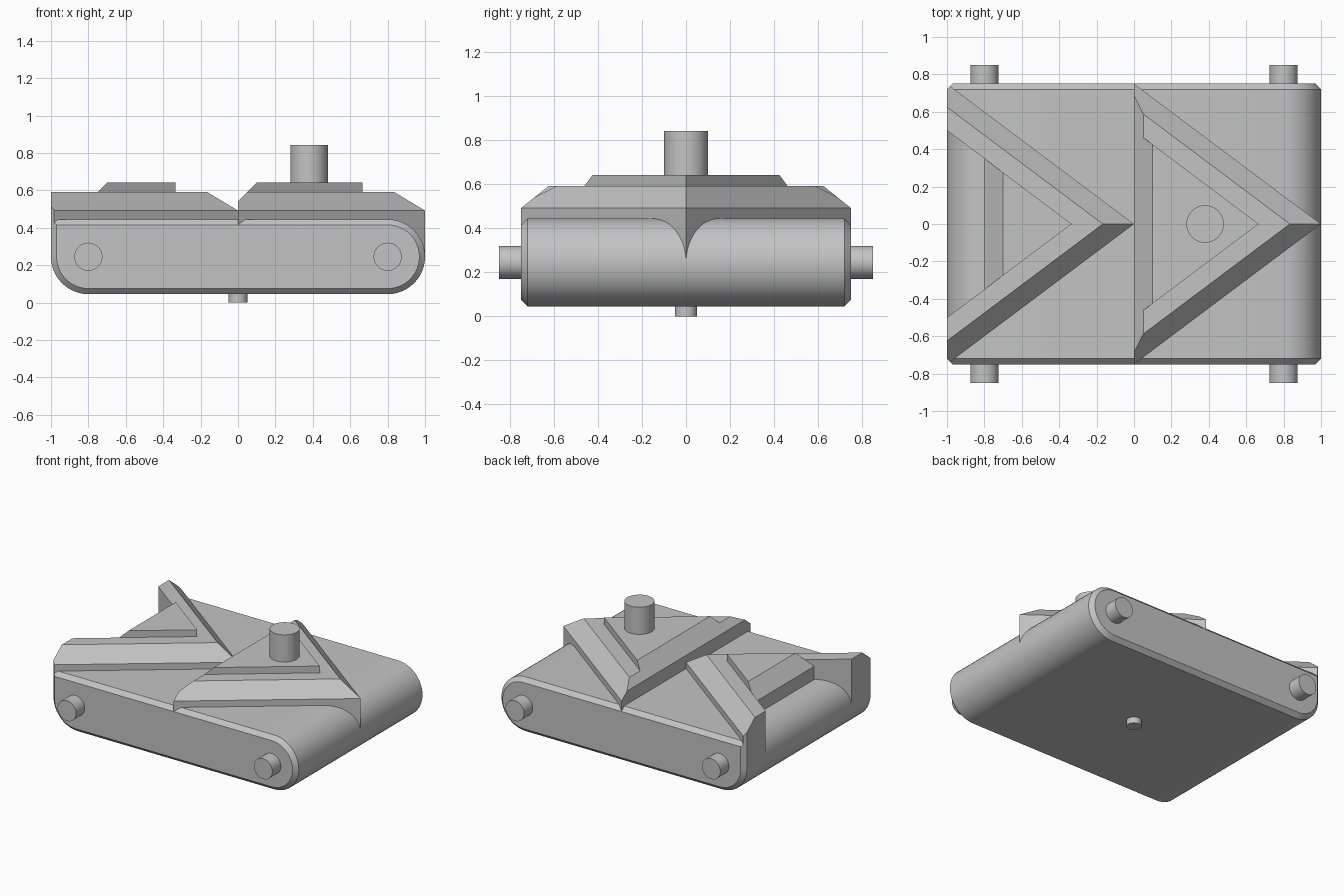
import bpy, bmesh, math
from mathutils import Vector

cube = bpy.data.objects.get("Cube")
if cube:
    bpy.data.objects.remove(cube, do_unlink=True)

grey = bpy.data.materials.new("plain grey")
grey.use_nodes = True
colour = (0.55, 0.55, 0.55, 1)
grey.diffuse_color = colour
grey.node_tree.nodes["Principled BSDF"].inputs["Base Color"].default_value = colour

R, MID, BEVEL = 0.2, 0.245, 0.03       # end radius, axle height, rim chamfer
TOP = MID + R


def add_object(name, bm, smooth=False, mirror=False):
    bmesh.ops.recalc_face_normals(bm, faces=bm.faces)
    mesh = bpy.data.meshes.new(name)
    bm.to_mesh(mesh)
    bm.free()
    mesh.materials.append(grey)
    obj = bpy.data.objects.new(name, mesh)
    bpy.context.collection.objects.link(obj)
    if mirror:
        mod = obj.modifiers.new("mirror", 'MIRROR')
        mod.use_axis = (False, True, False)
    if smooth:
        bpy.ops.object.select_all(action='DESELECT')
        obj.select_set(True)
        bpy.context.view_layer.objects.active = obj
        bpy.ops.object.shade_smooth_by_angle(angle=math.radians(30))
    return obj


def loft(rings):
    """Closed solid through rings with equal point counts."""
    bm = bmesh.new()
    loops = [[bm.verts.new(p) for p in ring] for ring in rings]
    n = len(loops[0])
    for a, b in zip(loops, loops[1:]):
        for i in range(n):
            j = (i + 1) % n
            bm.faces.new((a[i], a[j], b[j], b[i]))
    bm.faces.new(loops[0])
    bm.faces.new(loops[-1])
    return bm


def convex(planes, open_plane=None):
    """Solid left after cutting a block by (point, outward normal) planes."""
    bm = bmesh.new()
    bmesh.ops.create_cube(bm, size=6)

    def cut(co, no, cap):
        bmesh.ops.bisect_plane(bm, geom=bm.verts[:] + bm.edges[:] + bm.faces[:],
                               dist=1e-6, plane_co=Vector(co),
                               plane_no=Vector(no).normalized(), clear_outer=True)
        if cap:
            edges = [e for e in bm.edges if e.is_boundary]
            if edges:
                bmesh.ops.holes_fill(bm, edges=edges, sides=0)

    for co, no in planes:
        cut(co, no, True)
    if open_plane:
        cut(*open_plane, False)
    return bm


def cylinder(name, radius, start, end):
    start, end = Vector(start), Vector(end)
    turn = (end - start).to_track_quat('Z', 'Y')
    circle = [turn @ Vector((radius * math.cos(t), radius * math.sin(t), 0))
              for t in (2 * math.pi * i / 48 for i in range(48))]
    add_object(name, loft([[c + start for c in circle], [c + end for c in circle]]),
               smooth=True)


# Rounded base with chamfered rims
def stadium(y, r):
    pts = []
    for side, first in ((1, -90), (-1, 90)):
        for i in range(25):
            t = math.radians(first + 180 * i / 24)
            pts.append((side * 0.8 + r * math.cos(t), y, MID + r * math.sin(t)))
    return pts


add_object("base", loft([stadium(-0.75, R - BEVEL), stadium(-0.72, R),
                         stadium(0.72, R), stadium(0.75, R - BEVEL)]), smooth=True)


# Square fillers under the ends of the rear chevron's arms
def square(ya, yb, inset):
    xa, zt = -1 + inset, TOP - inset
    return [(xa, ya, MID), (-0.8, yb, MID), (-0.8, yb, zt), (xa, ya, zt)]


add_object("base_corners", loft([square(0.75, 0.75, BEVEL), square(0.72, 0.72, 0),
                                 square(0.5, 0.35, 0)]), mirror=True)

# Chevrons: two sloped arms around a raised wedge
SIDE, LOW, ARM, HIGH = (0.6, 0.8, 0), 0.492, 0.592, 0.642
CENTRE = ((0, 0, 0), (0, -1, 0))


def chevron(name, x, arm_ends, wedge_x):
    inner = (x + 2 / 3, 0, 0)
    floor = ((0, 0, MID), (0, 0, -1))
    arm = [floor, ((0, 0, ARM), (0, 0, 1)), ((x + 1, 0, 0), SIDE),
           ((x + 1, 0, LOW), (0.6, 0.8, 1)), (inner, (-0.6, -0.8, 0))] + arm_ends
    add_object(name + "_arms", convex(arm, CENTRE), mirror=True)
    wedge = [floor, ((0, 0, HIGH), (0, 0, 1)), (inner, SIDE),
             ((wedge_x, 0, 0), (-1, 0, 0)),
             ((wedge_x, 0, HIGH - 0.1), (-1, 0, 1))]
    add_object(name + "_wedge", convex(wedge, CENTRE), mirror=True)


chevron("front_chevron", 0, [((0, 0, 0), (-1, 0, 0)),
                             ((0, 0, HIGH - 0.1), (-1, 0, 1))], 0)
chevron("rear_chevron", -1, [((-1, 0, 0), (-1, 0, 0)),
                             ((-1, 0.72, 0), (-1, 1, 0))], -0.8)

# Pegs
for x, end in ((-0.8, "rear"), (0.8, "front")):
    for s, side in ((-1, "right"), (1, "left")):
        cylinder(f"{end}_{side}_axle_peg", 0.075, (x, s * 0.7, MID), (x, s * 0.85, MID))
cylinder("top_peg", 0.1, (0.38, 0, 0.6), (0.38, 0, 0.842))
cylinder("bottom_peg", 0.05, (0, 0, 0), (0, 0, 0.1))
